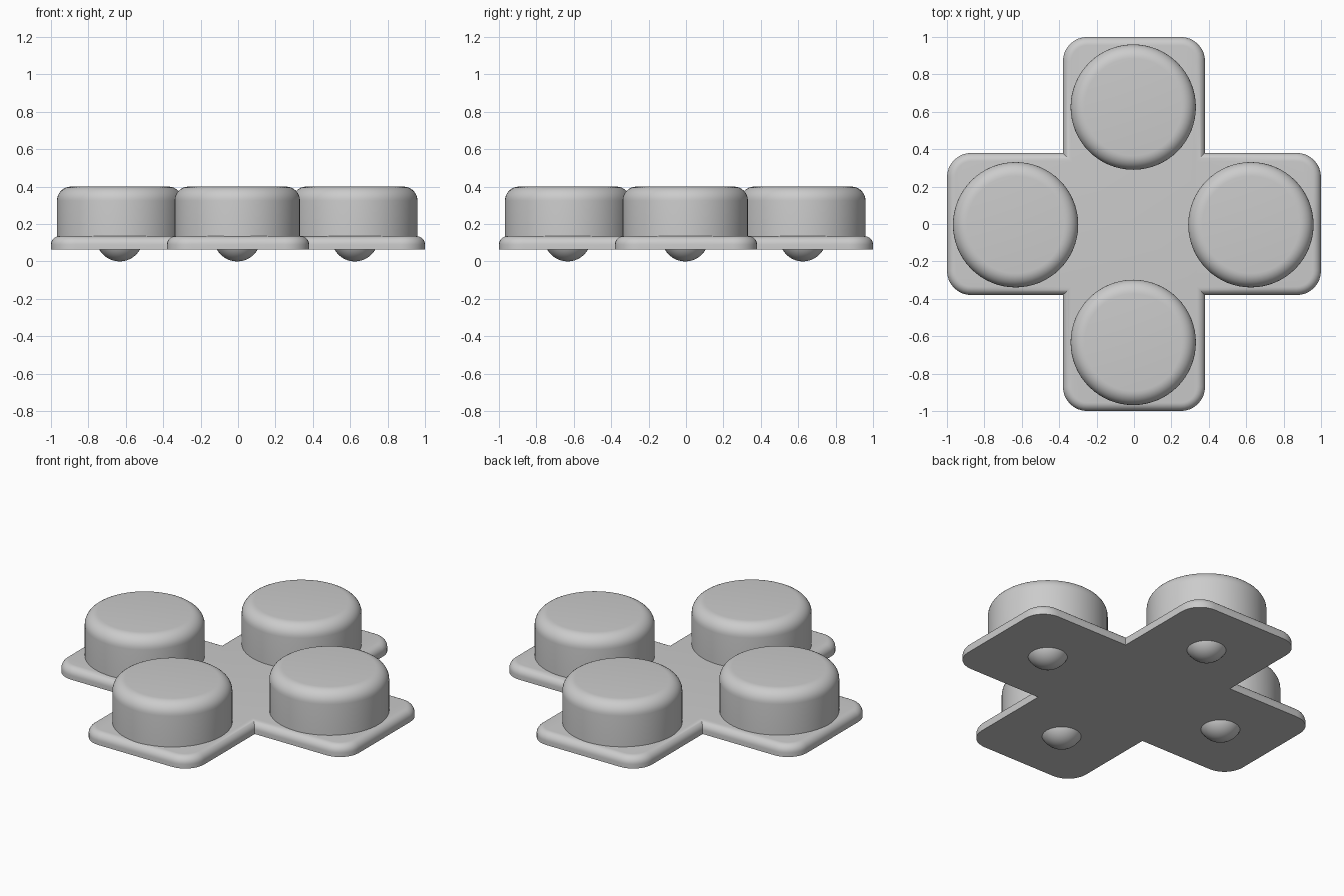
import bpy, bmesh
from math import sin, cos, pi, radians

cube = bpy.data.objects.get("Cube")
if cube:
    bpy.data.objects.remove(cube, do_unlink=True)

grey = bpy.data.materials.new("plain grey")
grey.use_nodes = True
colour = (0.6, 0.6, 0.6, 1)
grey.diffuse_color = colour
grey.node_tree.nodes["Principled BSDF"].inputs["Base Color"].default_value = colour

PLATE_LOW, PLATE_TOP = 0.065, 0.135
HALF, CORNER, ROUND = 0.38, 0.13, 0.045
SHIFT = -0.004
REACH = 0.629


def stack(name, rings):
    """Skin a list of equal closed rings and cap both ends."""
    bm = bmesh.new()
    rows = [[bm.verts.new(p) for p in ring] for ring in rings]
    for a, b in zip(rows, rows[1:]):
        for i in range(len(a)):
            j = (i + 1) % len(a)
            bm.faces.new((a[i], a[j], b[j], b[i]))
    bm.faces.new(rows[0][::-1])
    bm.faces.new(rows[-1])
    mesh = bpy.data.meshes.new(name)
    bm.to_mesh(mesh)
    bm.free()
    mesh.materials.append(grey)
    obj = bpy.data.objects.new(name, mesh)
    bpy.context.collection.objects.link(obj)
    bpy.ops.object.select_all(action="DESELECT")
    obj.select_set(True)
    bpy.context.view_layer.objects.active = obj
    bpy.ops.object.shade_smooth_by_angle(angle=radians(35))
    return obj


def cross(inset, z):
    """Cross outline with rounded arm ends and sharp inner corners."""
    w, r = HALF - inset, CORNER - inset
    cx, cy = 1 - CORNER, HALF - CORNER
    arm = [(w, -w)]
    for side in (-1, 1):
        for i in range(9):
            t = side * (pi / 2 * i / 8 if side > 0 else pi / 2 * (8 - i) / 8)
            arm.append((cx + r * cos(t), side * cy + r * sin(t)))
    ring = []
    for turn in range(4):
        ring += [(x, y, z) for x, y in arm]
        arm = [(-y, x) for x, y in arm]
    return ring


def circle(x, y, r, z, n=64):
    return [(x + r * cos(2 * pi * i / n), y + r * sin(2 * pi * i / n), z)
            for i in range(n)]


def rounded(radius, top, steps=8):
    """Inset and height along a quarter-round top edge."""
    for i in range(steps + 1):
        t = pi / 2 * i / steps
        yield radius * (1 - cos(t)), top - radius * (1 - sin(t))


# Base plate
stack("base_plate", [cross(0, PLATE_LOW)]
      + [cross(d, z) for d, z in rounded(ROUND, PLATE_TOP)])

# Buttons with a domed contact nub under each
for side, dx, dy in (("left", 1, 0), ("right", -1, 0), ("back", 0, 1), ("front", 0, -1)):
    x, y = dx * REACH + SHIFT, dy * REACH + SHIFT
    stack(side + "_button", [circle(x, y, 0.335, PLATE_TOP - 0.01)]
          + [circle(x, y, 0.335 - d, z) for d, z in rounded(0.075, 0.4)])
    ball = 0.125
    angles = [pi / 2 * (0.03 + 0.97 * i / 12) for i in range(13)]
    stack(side + "_nub", [circle(x, y, ball * sin(t), ball * (1 - cos(t)), 32)
                          for t in angles])
